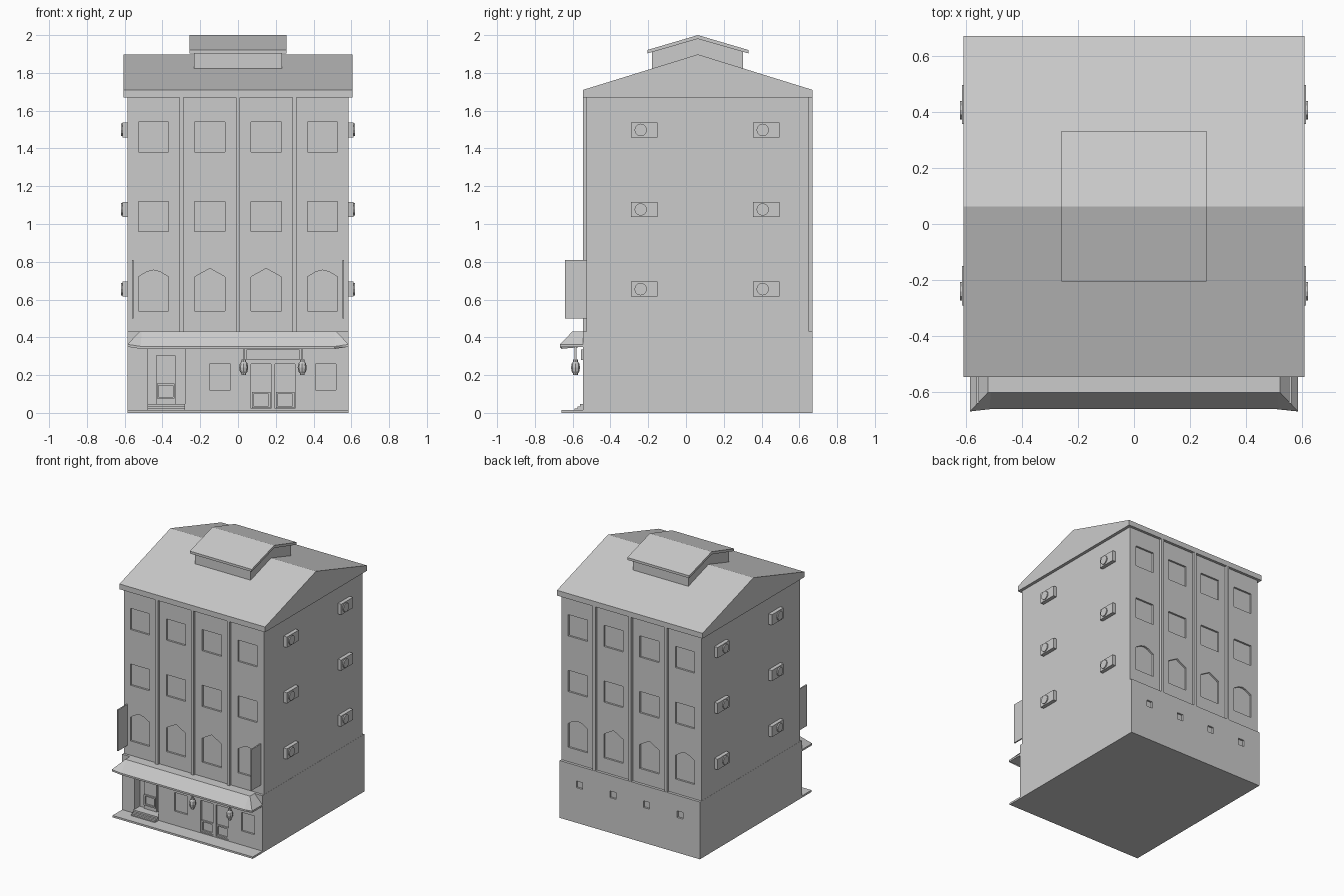
import bpy, bmesh, math
from mathutils import Matrix, Vector

if "Cube" in bpy.data.objects:
    bpy.data.objects.remove(bpy.data.objects["Cube"])


def make(name, bm):
    bmesh.ops.recalc_face_normals(bm, faces=bm.faces)
    me = bpy.data.meshes.new(name)
    bm.to_mesh(me)
    bm.free()
    ob = bpy.data.objects.new(name, me)
    bpy.context.collection.objects.link(ob)
    return ob


def loft(bm, a, b):
    """Closed solid between two matching rings of points."""
    va, vb = [bm.verts.new(p) for p in a], [bm.verts.new(p) for p in b]
    n = len(va)
    bm.faces.new(va)
    bm.faces.new(vb[::-1])
    for i in range(n):
        bm.faces.new((va[i], vb[i], vb[(i + 1) % n], va[(i + 1) % n]))


def add_xz(bm, prof, y0, y1):
    loft(bm, [(x, y0, z) for x, z in prof], [(x, y1, z) for x, z in prof])


def add_yz(bm, prof, x0, x1):
    loft(bm, [(x0, y, z) for y, z in prof], [(x1, y, z) for y, z in prof])


def rect(x0, x1, z0, z1):
    return [(x0, z0), (x1, z0), (x1, z1), (x0, z1)]


def boxes(name, items):
    bm = bmesh.new()
    for x0, x1, y0, y1, z0, z1 in items:
        add_xz(bm, rect(x0, x1, z0, z1), y0, y1)
    return make(name, bm)


def cut(ob, cutter):
    cutter.hide_render = True
    m = ob.modifiers.new("cut", 'BOOLEAN')
    m.operation, m.solver, m.object = 'DIFFERENCE', 'EXACT', cutter
    dg = bpy.context.evaluated_depsgraph_get()
    me = bpy.data.meshes.new_from_object(ob.evaluated_get(dg))
    ob.modifiers.clear()
    ob.data = me
    bpy.data.objects.remove(cutter)


def frame(x0, x1, z0, z1, y0, y1, t):
    return [(x0, x0 + t, y0, y1, z0, z1), (x1 - t, x1, y0, y1, z0, z1),
            (x0 + t, x1 - t, y0, y1, z0, z0 + t), (x0 + t, x1 - t, y0, y1, z1 - t, z1)]


# Upper storeys with recessed windows front and back
F, B = -0.526, 0.65
upper = boxes("upper_walls", [(-0.584, 0.584, F, B, 0.43, 1.68)])
bm = bmesh.new()
D = 0.014
for i, c in enumerate((-0.448, -0.149, 0.149, 0.448)):
    arch = [(0.08, 0.54), (0.08, 0.72), (0, 0.765), (-0.08, 0.72), (-0.08, 0.54)]
    if i in (0, 3):
        arch[2:3] = [(0.035, 0.747), (0, 0.756), (-0.035, 0.747)]
    shapes = [[(c + x, z) for x, z in arch]]
    shapes += [rect(c - 0.08, c + 0.08, z, z + 0.16) for z in (0.96, 1.38)]
    for s in shapes:
        add_xz(bm, s, F - 0.05, F + D)
        add_xz(bm, s, B - D, B + 0.05)
cut(upper, make("window_cutter", bm))

# Vertical pilasters between the bays
boxes("pilasters", [(x - 0.011, x + 0.011, y0, y1, 0.43, 1.67)
                    for x in (-0.299, 0, 0.299)
                    for y0, y1 in ((-0.544, F), (B, 0.669))])

# Ground floor with entrance recess, shop doors and windows
G = -0.545
base = boxes("ground_floor", [(-0.585, 0.585, G, 0.67, 0, 0.432)])
bm = bmesh.new()
add_xz(bm, rect(-0.48, -0.28, 0.045, 0.345), G - 0.05, G + 0.06)
for r in ((-0.15, -0.04, 0.12, 0.26), (0.41, 0.52, 0.12, 0.26),
          (0.07, 0.175, 0.022, 0.26), (0.197, 0.302, 0.022, 0.26)):
    add_xz(bm, rect(*r), G - 0.05, G + 0.014)
for x in (-0.42, -0.14, 0.14, 0.42):
    add_xz(bm, rect(x - 0.025, x + 0.025, 0.265, 0.315), 0.656, 0.72)
cut(base, make("opening_cutter", bm))

# Doors with raised lower panels
R = G + 0.06
boxes("entrance_door", [(-0.435, -0.33, R - 0.012, R + 0.005, 0.045, 0.305)])
boxes("entrance_door_panel", frame(-0.43, -0.335, 0.075, 0.155, R - 0.024, R - 0.01, 0.01))
S = G + 0.014
boxes("shop_door_panels", frame(0.073, 0.172, 0.026, 0.11, S - 0.012, S + 0.002, 0.01)
      + frame(0.2, 0.299, 0.026, 0.11, S - 0.012, S + 0.002, 0.01))
boxes("shop_sign", [(0.045, 0.325, -0.556, G + 0.01, 0.28, 0.335)])

# Pavement and entrance steps
boxes("pavement", [(-0.585, 0.585, -0.66, G + 0.01, 0, 0.014)])
boxes("entrance_steps", [(-0.48, -0.28, G - d, G + 0.01, 0.01, z)
                         for d, z in ((0.045, 0.022), (0.03, 0.034), (0.015, 0.046))])

# Hipped awning with slightly lifted corners
bm = bmesh.new()
top = [(-0.52, -0.60), (0, -0.60), (0.52, -0.60), (0.585, -0.545), (-0.585, -0.545)]
plan = [(-0.585, -0.668, 0.363), (-0.515, -0.66, 0.352), (0.515, -0.66, 0.352),
        (0.585, -0.668, 0.363), (0.585, G, 0.363), (-0.585, G, 0.363)]
ridge = [(-0.52, -0.60), (-0.51, -0.60), (0.51, -0.60), (0.52, -0.60), (0.52, G), (-0.52, G)]
low = [bm.verts.new((x, y, z - 0.013)) for x, y, z in plan]
mid = [bm.verts.new(p) for p in plan]
high = [bm.verts.new((x, y, 0.432)) for x, y in ridge]
for a, b in ((low, mid), (mid, high)):
    for i in range(6):
        j = (i + 1) % 6
        bm.faces.new((a[i], a[j], b[j], b[i]))
bm.faces.new(low)
bm.faces.new(high)
make("awning", bm)

# Hanging lanterns
for k, x in enumerate((0.03, 0.34)):
    bm = bmesh.new()
    rings = [(0.20, 0.012), (0.21, 0.013), (0.218, 0.02), (0.24, 0.024),
             (0.262, 0.02), (0.27, 0.013), (0.282, 0.012)]
    prev = None
    for z, r in rings:
        ring = [bm.verts.new((x + r * math.cos(a * math.pi / 4), -0.585 + r * math.sin(a * math.pi / 4), z))
                for a in range(8)]
        if prev:
            for i in range(8):
                bm.faces.new((prev[i], prev[(i + 1) % 8], ring[(i + 1) % 8], ring[i]))
        else:
            bm.faces.new(ring)
        prev = ring
    bm.faces.new(prev)
    add_xz(bm, rect(x - 0.004, x + 0.004, 0.28, 0.36), -0.589, -0.581)
    make("lantern_%d" % (k + 1), bm)

# Hanging banners at the front corners
boxes("banners", [(s * 0.557 - 0.005, s * 0.557 + 0.005, -0.64, F + 0.01, 0.5, 0.81) for s in (-1, 1)])

# Wall-mounted air conditioners with round fans
for side, s in (("left", -1), ("right", 1)):
    bm = bmesh.new()
    for y in (-0.29, 0.356):
        for z in (0.615, 1.037, 1.458):
            add_xz(bm, rect(s * 0.575, s * 0.612, z, z + 0.08), y, y + 0.14)
            pts = [(y + 0.05 + 0.033 * math.cos(a * math.pi / 6),
                    z + 0.04 + 0.033 * math.sin(a * math.pi / 6)) for a in range(12)]
            add_yz(bm, pts, s * 0.61, s * 0.62)
    make("air_conditioners_" + side, bm)

# Main gable roof
bm = bmesh.new()
add_yz(bm, [(-0.545, 1.67), (0.67, 1.67), (0.67, 1.71), (0.063, 1.898), (-0.545, 1.71)], -0.607, 0.607)
make("main_roof", bm)

# Rooftop monitor and its little roof
bm = bmesh.new()
add_yz(bm, [(-0.18, 1.78), (0.303, 1.78), (0.303, 1.915), (0.063, 1.985), (-0.18, 1.915)], -0.232, 0.232)
make("roof_monitor_walls", bm)
bm = bmesh.new()
add_yz(bm, [(-0.205, 1.903), (0.063, 1.98), (0.331, 1.903), (0.331, 1.921), (0.063, 2.0), (-0.205, 1.921)],
       -0.258, 0.258)
make("roof_monitor_roof", bm)
